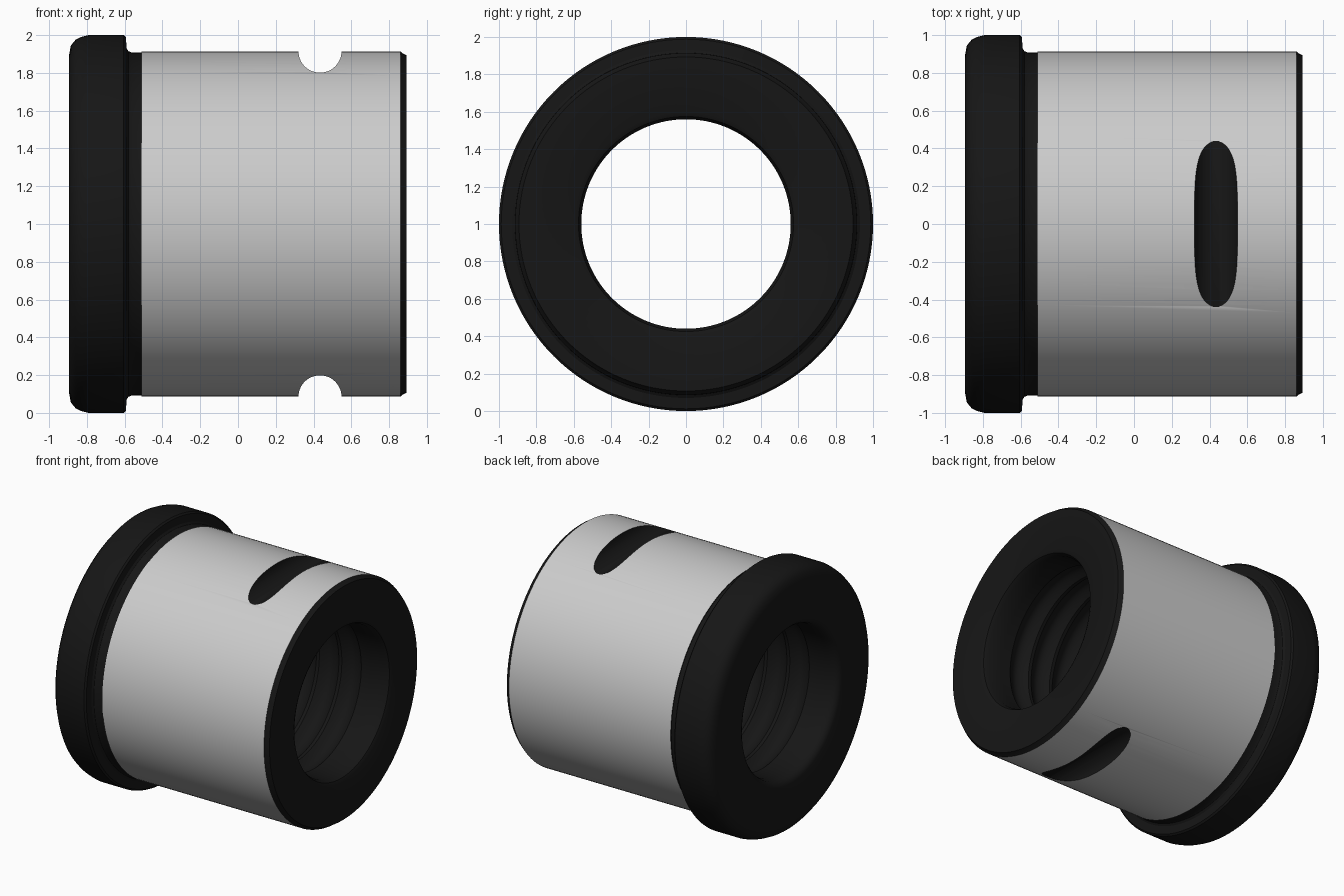
import bpy, bmesh, math
from mathutils import Vector

if "Cube" in bpy.data.objects:
    bpy.data.objects.remove(bpy.data.objects["Cube"])

SEG = 128
CZ = 1.0

# Outer profile as (x, radius): flange, relief neck, barrel, end chamfer
profile = [(-0.895, 0.61), (-0.895, 0.89), (-0.885, 0.945), (-0.86, 0.975), (-0.83, 0.99),
           (-0.79, 1.0), (-0.605, 1.0), (-0.593, 0.988), (-0.59, 0.93), (-0.58, 0.915),
           (-0.56, 0.907), (-0.51, 0.907), (-0.51, 0.914), (0.86, 0.914),
           (0.87, 0.905), (0.892, 0.893), (0.892, 0.60)]

# Rounded bore mouth on the right
profile += [(0.88, 0.575), (0.85, 0.56), (0.73, 0.56)]
# Shallow round grooves along the bore, separated by narrow lands
PITCH, N, LAND, DEPTH = 0.19, 7, 0.025, 0.045
start = PITCH * N / 2
for i in range(N):
    a = start - i * PITCH - LAND / 2
    w = PITCH - LAND
    for k in range(9):
        t = k / 8
        profile.append((a - w * t, 0.56 + DEPTH * math.sin(math.pi * t)))
# Rounded bore mouth on the left
profile += [(-0.73, 0.56), (-0.82, 0.56), (-0.865, 0.57), (-0.885, 0.588)]

# Revolve the closed profile around the x axis
bm = bmesh.new()
rings = []
for s in range(SEG):
    a = 2 * math.pi * s / SEG
    rings.append([bm.verts.new((x, r * math.cos(a), CZ + r * math.sin(a))) for x, r in profile])
for s in range(SEG):
    p, q = rings[s], rings[(s + 1) % SEG]
    for i in range(len(profile)):
        j = (i + 1) % len(profile)
        bm.faces.new((p[i], p[j], q[j], q[i]))
bmesh.ops.recalc_face_normals(bm, faces=bm.faces)
mesh = bpy.data.meshes.new("flanged_bushing")
bm.to_mesh(mesh)
bm.free()
body = bpy.data.objects.new("flanged_bushing", mesh)
bpy.context.collection.objects.link(body)

# Cross slots on top and bottom
cutters = []
for z in (CZ + 0.915, CZ - 0.915):
    bpy.ops.mesh.primitive_cylinder_add(vertices=48, radius=0.114, depth=1.4,
                                        location=(0.434, 0, z), rotation=(math.pi / 2, 0, 0))
    c = bpy.context.object
    c.name = "slot_cutter"
    c.hide_render = True
    cutters.append(c)
    m = body.modifiers.new("slot", 'BOOLEAN')
    m.operation, m.solver, m.object = 'DIFFERENCE', 'EXACT', c

bpy.ops.object.select_all(action='DESELECT')
body.select_set(True)
bpy.context.view_layer.objects.active = body
for m in list(body.modifiers):
    bpy.ops.object.modifier_apply(modifier=m.name)
for c in cutters:
    bpy.data.objects.remove(c)

# Black everywhere except the ground barrel surface
black = bpy.data.materials.new("black_oxide")
black.diffuse_color = (0.008, 0.008, 0.008, 1)
black.use_nodes = True
black.node_tree.nodes["Principled BSDF"].inputs["Base Color"].default_value = black.diffuse_color
mesh = body.data
mesh.materials.clear()
mesh.materials.append(None)
mesh.materials.append(black)
for f in mesh.polygons:
    c = f.center
    radial = Vector((0, c.y, c.z - CZ))
    barrel = (-0.5 < c.x < 0.86 and radial.length > 0.9
              and f.normal.dot(radial.normalized()) > 0.99)
    f.material_index = 0 if barrel else 1

bpy.ops.object.shade_smooth_by_angle(angle=math.radians(30))
